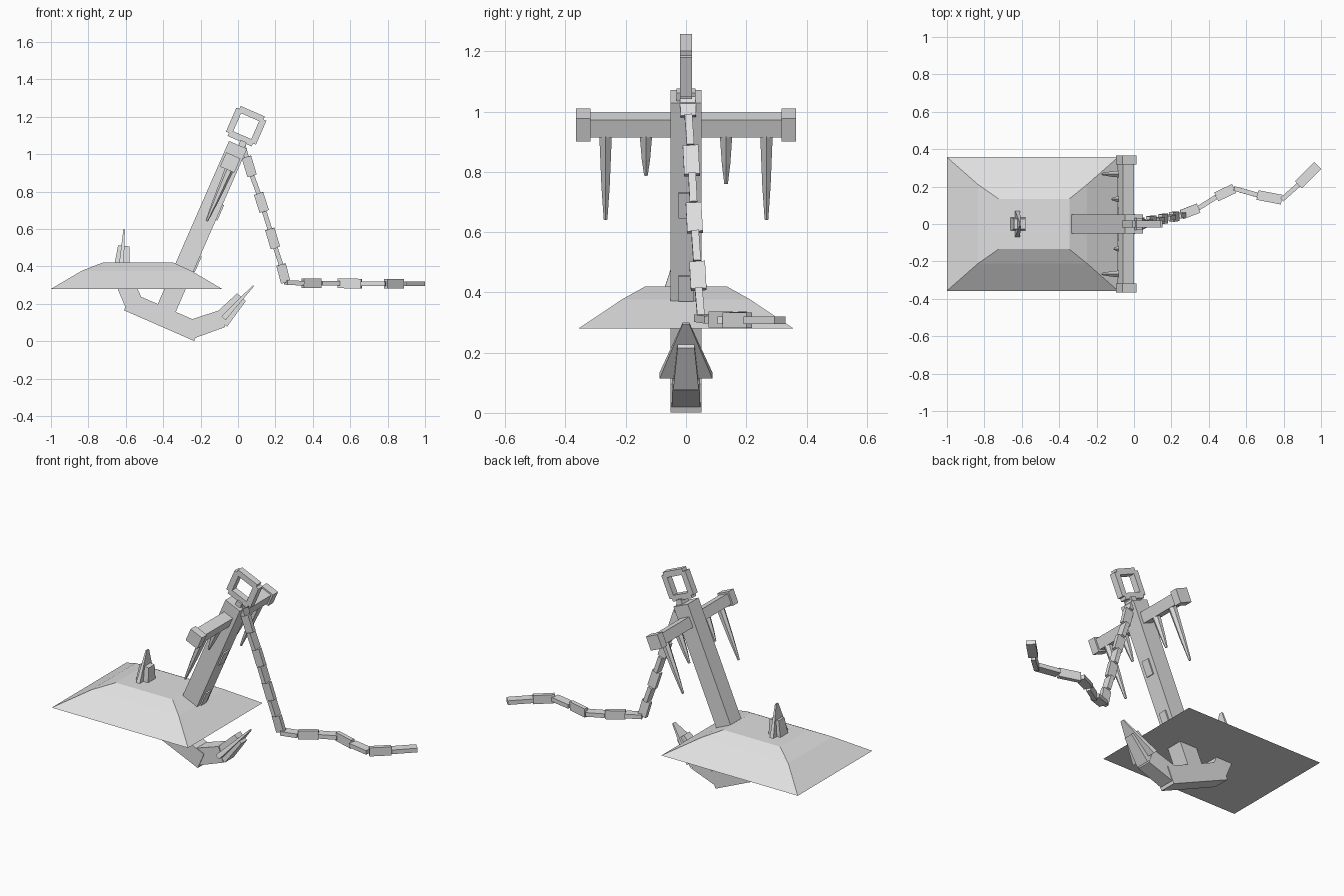
import bpy, bmesh, math
from mathutils import Vector, Matrix

if "Cube" in bpy.data.objects:
    bpy.data.objects.remove(bpy.data.objects["Cube"])

grey = bpy.data.materials.new("light_grey")
grey.diffuse_color = (0.75, 0.75, 0.75, 1)
grey.use_nodes = True
grey.node_tree.nodes["Principled BSDF"].inputs["Base Color"].default_value = grey.diffuse_color

# Anchor parts are modelled upright, then leaned over about the shank top
LEAN = Matrix.Translation((0, 0, 1.05)) @ Matrix.Rotation(math.radians(23.6), 4, 'Y')
Y = Vector((0, 1, 0))


def loft(bm, rings):
    """Skin a list of rings of points and cap both ends."""
    vs = [[bm.verts.new(p) for p in r] for r in rings]
    n = len(vs[0])
    for a, b in zip(vs, vs[1:]):
        for i in range(n):
            bm.faces.new((a[i], a[(i + 1) % n], b[(i + 1) % n], b[i]))
    bm.faces.new(vs[0])
    bm.faces.new(vs[-1])


def bar(bm, p, q, a, b=None):
    """Box from p to q; a and b are (y-ish width, other width) at each end."""
    p, q, b = Vector(p), Vector(q), b or a
    d = (q - p).normalized()
    side = Y if abs(d.y) < 0.95 else Vector((1, 0, 0))
    s = (side - d * side.dot(d)).normalized()
    n = d.cross(s)
    loft(bm, [[c + s * w * i / 2 + n * t * j / 2
               for i, j in ((-1, -1), (1, -1), (1, 1), (-1, 1))]
              for c, (w, t) in ((p, a), (q, b))])


def finish(bm, name, matrix=None):
    bmesh.ops.recalc_face_normals(bm, faces=bm.faces)
    if matrix:
        bm.transform(matrix)
    me = bpy.data.meshes.new(name)
    bm.to_mesh(me)
    bm.free()
    me.materials.append(grey)
    bpy.context.collection.objects.link(bpy.data.objects.new(name, me))


# Shank
bm = bmesh.new()
bar(bm, (0, 0, 0), (0, 0, -0.98), (0.103, 0.105))
finish(bm, "shank", LEAN)

# Small plates on the shank
bm = bmesh.new()
for z in (-0.37, -0.67):
    bar(bm, (0.053, 0, z + 0.045), (0.053, 0, z - 0.045), (0.05, 0.016))
finish(bm, "shank_plates", LEAN)

# Stock with end caps
bm = bmesh.new()
bar(bm, (0, -0.34, -0.103), (0, 0.34, -0.103), (0.063, 0.063))
for s in (-1, 1):
    bar(bm, (0, s * 0.317, -0.103), (0, s * 0.365, -0.103), (0.083, 0.083))
finish(bm, "stock", LEAN)

# Hanging strands under the stock
bm = bmesh.new()
for y, length in ((-0.267, 0.31), (-0.133, 0.15), (0.133, 0.18), (0.267, 0.31)):
    loft(bm, [[(0.01 + r * math.cos(k * math.pi / 3), y + r * math.sin(k * math.pi / 3),
                -0.13 - f * length) for k in range(6)]
              for f, r in ((0, 0.024), (0.6, 0.016), (1, 0.007))])
finish(bm, "hanging_strands", LEAN)

# Ring of four bars, with its small shackle
bm = bmesh.new()
c, r = 0.109, 0.07
for s in (-1, 1):
    bar(bm, (-r, 0, c + s * r), (r, 0, c + s * r), (0.04, 0.035))
    bar(bm, (s * r, 0, c - r), (s * r, 0, c + r), (0.04, 0.035))
finish(bm, "ring", LEAN)
bm = bmesh.new()
bar(bm, (0.02, 0, -0.015), (0.02, 0, 0.03), (0.062, 0.035))
finish(bm, "shackle", LEAN)

# Crown, arms and flukes
bm = bmesh.new()
bar(bm, (-0.205, 0, -1.003), (0.205, 0, -1.003), (0.103, 0.103))
for s in (-1, 1):
    bar(bm, (s * 0.17, 0, -1.0), (s * 0.295, 0, -0.885), (0.095, 0.1), (0.09, 0.095))
    bar(bm, (s * 0.29, 0, -0.9), (s * 0.343, 0, -0.739), (0.085, 0.095), (0.056, 0.062))
finish(bm, "arms", LEAN)
bm = bmesh.new()
for s in (-1, 1):
    bar(bm, (s * 0.3, 0, -0.88), (s * 0.377, 0, -0.657), (0.176, 0.03), (0.022, 0.008))
finish(bm, "flukes", LEAN)

# Mound: stacked rectangles
bm = bmesh.new()
loft(bm, [[(x0, -y, z), (x1, -y, z), (x1, y, z), (x0, y, z)]
          for x0, x1, y, z in ((-1.0, -0.085, 0.357, 0.28),
                               (-0.835, -0.25, 0.212, 0.377),
                               (-0.725, -0.345, 0.135, 0.42))])
finish(bm, "mound", None)

# Chain: flat links turned alternately by a quarter
path = [(.025, .005, 1.06), (.045, .008, .985), (.075, .015, .885), (.11, .02, .79),
        (.14, .025, .695), (.17, .03, .6), (.2, .037, .5), (.23, .042, .41),
        (.255, .05, .315), (.345, .085, .31), (.44, .145, .31), (.535, .19, .31),
        (.66, .155, .308), (.79, .13, .308), (.88, .21, .308), (.982, .312, .308)]
bm = bmesh.new()
for i, (p, q) in enumerate(zip(path, path[1:])):
    bar(bm, p, q, (0.025, 0.052) if i % 2 else (0.052, 0.025))
finish(bm, "chain", None)
